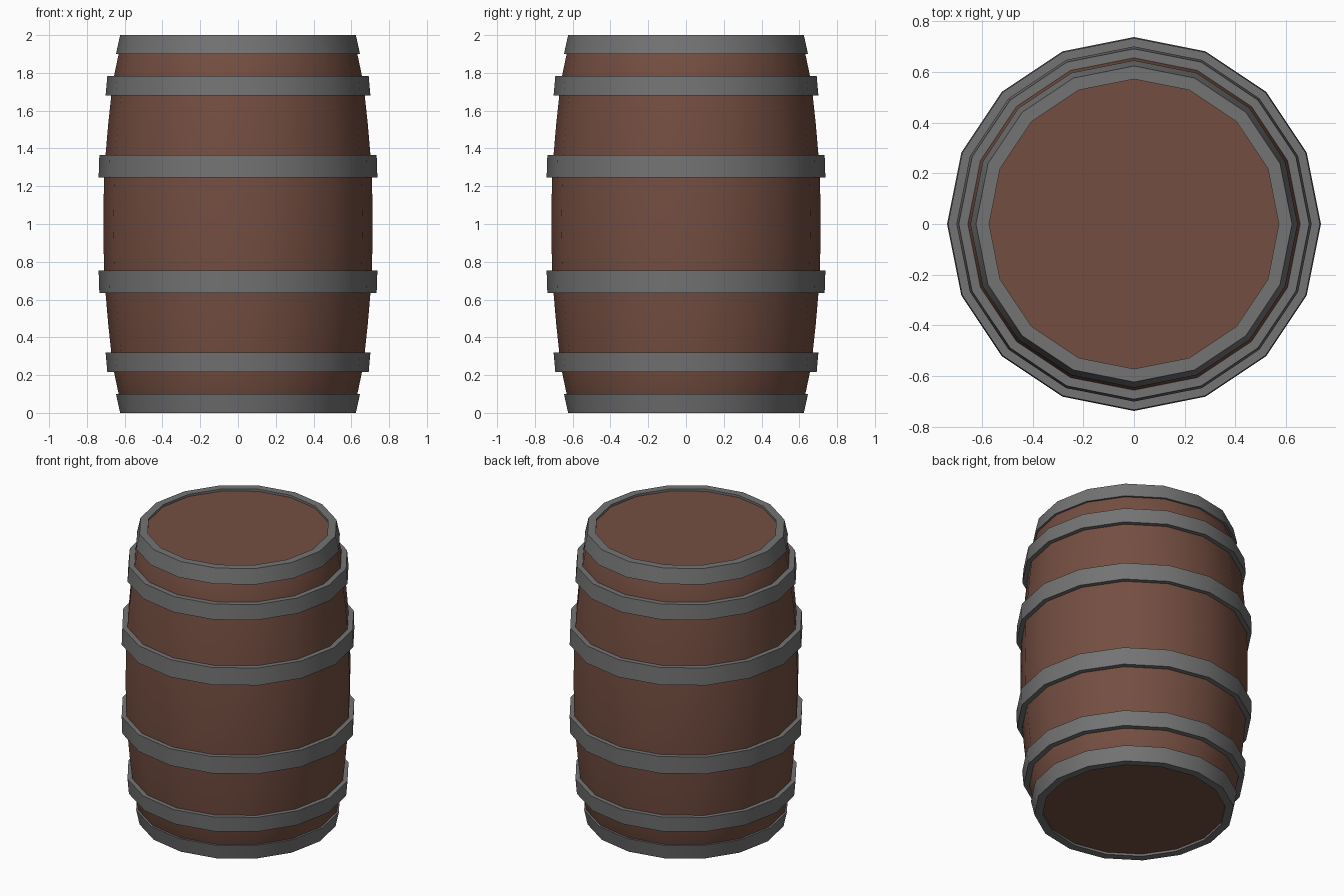
import bpy, bmesh, math

if "Cube" in bpy.data.objects:
    bpy.data.objects.remove(bpy.data.objects["Cube"])

SIDES = 16


def material(name, rgb):
    m = bpy.data.materials.new(name)
    m.diffuse_color = (*rgb, 1)
    m.use_nodes = True
    m.node_tree.nodes["Principled BSDF"].inputs["Base Color"].default_value = m.diffuse_color
    return m


wood = material("brown wood", (0.175, 0.076, 0.053))
iron = material("grey iron", (0.172, 0.172, 0.172))


def lathe(name, profile, mat, ring=False):
    """Spin (radius, z) points round z; ring joins the ends, otherwise the ends are capped."""
    bm = bmesh.new()
    loops = [[bm.verts.new((r * math.cos(a), r * math.sin(a), z))
              for a in (2 * math.pi * i / SIDES for i in range(SIDES))]
             for r, z in profile]
    pairs = list(zip(loops, loops[1:]))
    if ring:
        pairs.append((loops[-1], loops[0]))
    else:
        bm.faces.new(loops[0])
        bm.faces.new(loops[-1])
    for low, high in pairs:
        for i in range(SIDES):
            j = (i + 1) % SIDES
            bm.faces.new((low[i], low[j], high[j], high[i]))
    bmesh.ops.recalc_face_normals(bm, faces=bm.faces)
    mesh = bpy.data.meshes.new(name)
    bm.to_mesh(mesh)
    bm.free()
    mesh.materials.append(mat)
    obj = bpy.data.objects.new(name, mesh)
    bpy.context.collection.objects.link(obj)
    bpy.ops.object.select_all(action='DESELECT')
    obj.select_set(True)
    bpy.context.view_layer.objects.active = obj
    bpy.ops.object.shade_smooth_by_angle(angle=math.radians(30))
    return obj


# bulging wooden body, mirrored about mid height, with slightly recessed heads
upper = [(0.711, 1.15), (0.708, 1.25), (0.700, 1.38), (0.687, 1.53),
         (0.671, 1.68), (0.655, 1.79), (0.632, 1.90), (0.60, 1.985)]
lower = [(r, 2 - z) for r, z in reversed(upper)]
lathe("barrel_body", lower + [(0.713, 1.0)] + upper, wood)

# iron hoops in mirrored pairs: inner radius, lower/upper outer radius, lower/upper z
hoops = {"middle_hoop": (0.69, 0.738, 0.734, 1.247, 1.365),
         "outer_hoop": (0.645, 0.701, 0.692, 1.680, 1.783),
         "rim_hoop": (0.572, 0.646, 0.624, 1.900, 2.0)}
for name, (ri, r0, r1, z0, z1) in hoops.items():
    section = [(ri, z0), (r0, z0), (r1, z1), (ri, z1)]
    lathe("upper_" + name, section, iron, True)
    lathe("lower_" + name, [(r, 2 - z) for r, z in section], iron, True)
